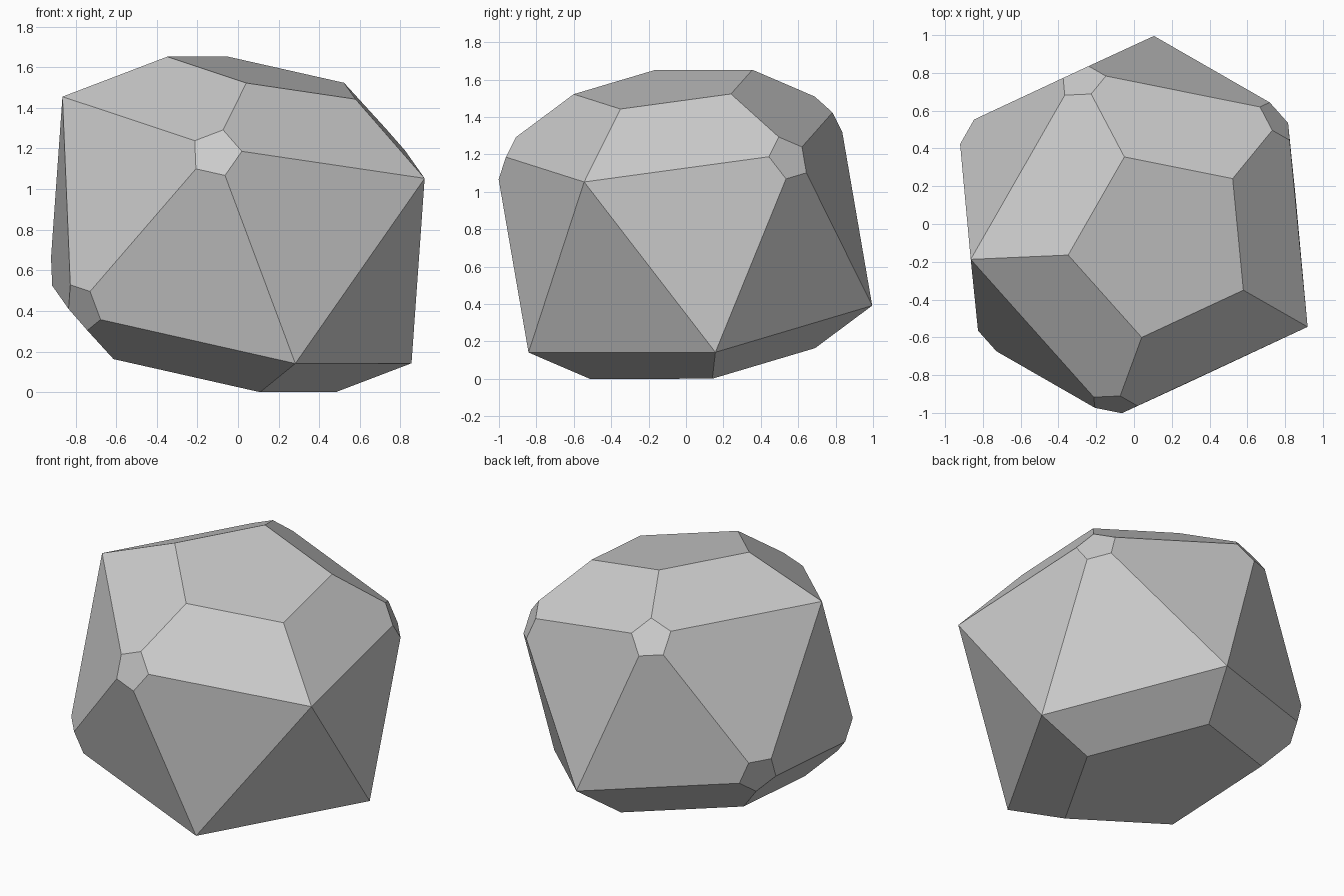
import bpy, bmesh
from math import radians, sqrt
from mathutils import Vector, Matrix

cube = bpy.data.objects.get("Cube")
if cube:
    bpy.data.objects.remove(cube, do_unlink=True)

RADIUS = 1.095
CENTRE = Vector((-0.005, -0.015, 0.807))
SMALL, TOP, BOTTOM = 0.13, 0.52, 0.655   # how far each corner is cut along its edges

# Tilted icosahedron: a pole, a ring of five corners round it, and their opposites
pole = Vector((0.215, -0.1245, 1.064)).normalized()
side = Vector((0.925, -0.53, 0.255))
side = (side - pole * side.dot(pole)).normalized()
first = (pole + side * 2) / sqrt(5)
ring = [Matrix.Rotation(radians(72 * i), 3, pole) @ first for i in range(5)]
corners = [pole] + ring
corners += [-c for c in corners]

# Cut depth for each corner: pole, ring, opposite pole, opposite ring
cuts = [TOP, 0, SMALL, SMALL, 0, SMALL,
        BOTTOM, SMALL, SMALL, 0, 0, 0]

# Truncated corners become five points along their edges
points = []
for corner, cut in zip(corners, cuts):
    if not cut:
        points.append(corner)
        continue
    points += [corner.lerp(n, cut) for n in corners if 0.3 < corner.dot(n) < 0.6]

bm = bmesh.new()
for p in points:
    bm.verts.new(CENTRE + p * RADIUS)
bmesh.ops.convex_hull(bm, input=bm.verts[:])
bmesh.ops.dissolve_limit(bm, angle_limit=radians(3), verts=bm.verts[:], edges=bm.edges[:])
bmesh.ops.recalc_face_normals(bm, faces=bm.faces[:])

# Stand it on the ground
low = min(v.co.z for v in bm.verts)
bmesh.ops.translate(bm, verts=bm.verts[:], vec=(0, 0, -low))

mesh = bpy.data.meshes.new("faceted_stone")
bm.to_mesh(mesh)
bm.free()
stone = bpy.data.objects.new("faceted_stone", mesh)
bpy.context.collection.objects.link(stone)

# Plain light grey
grey = bpy.data.materials.new("light_grey")
grey.use_nodes = True
colour = (0.6, 0.6, 0.6, 1)
grey.diffuse_color = colour
grey.node_tree.nodes["Principled BSDF"].inputs["Base Color"].default_value = colour
mesh.materials.append(grey)
